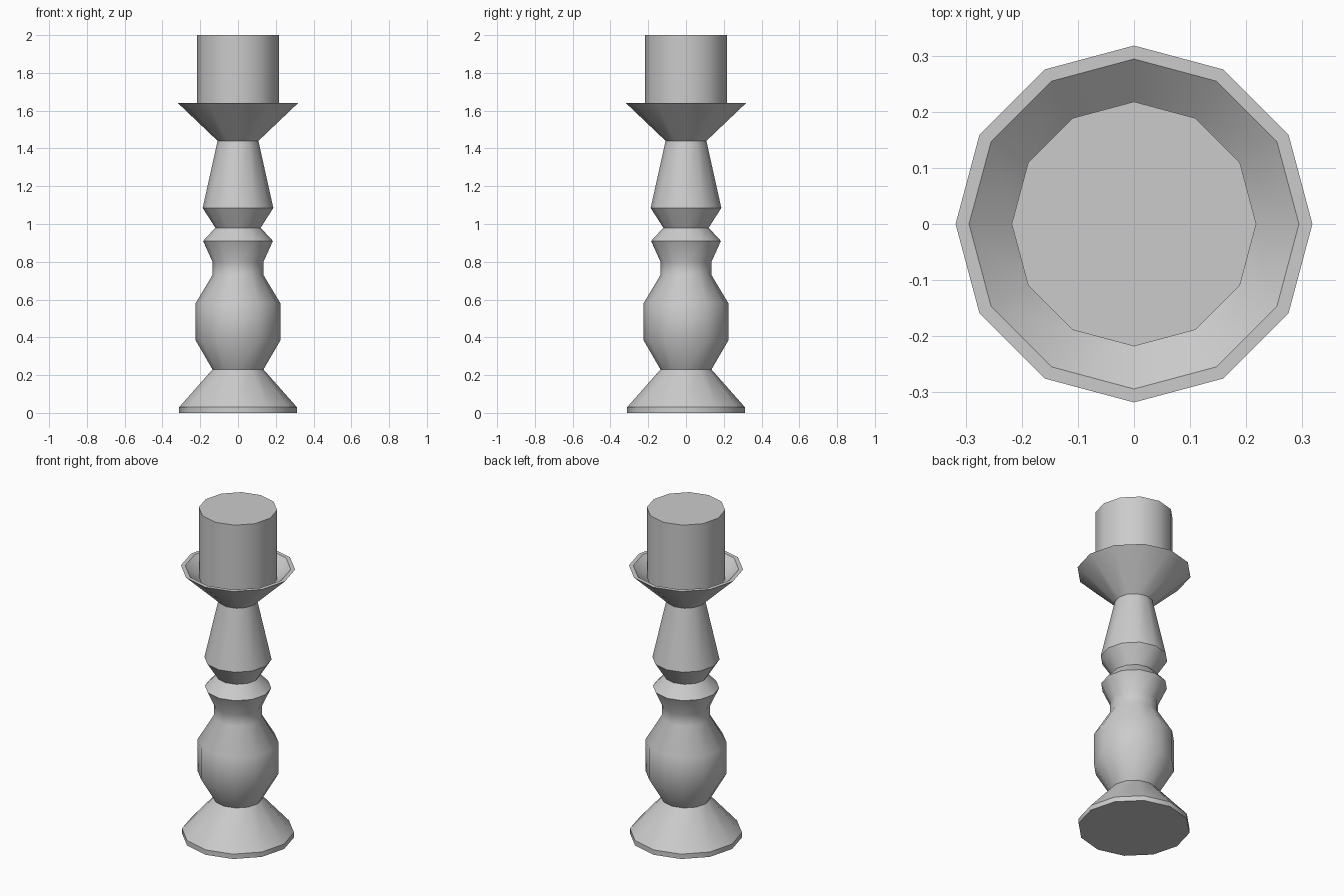
import bpy, bmesh, math

if "Cube" in bpy.data.objects:
    bpy.data.objects.remove(bpy.data.objects["Cube"])

SIDES = 12


def lathe(name, profile, cap_start=False, cap_end=False):
    """Spin a (radius, height) profile around z into a 12-sided object."""
    bm = bmesh.new()
    rings = [[bm.verts.new((r * math.cos(math.tau * i / SIDES),
                            r * math.sin(math.tau * i / SIDES), z))
              for i in range(SIDES)] for r, z in profile]
    for low, high in zip(rings, rings[1:]):
        for i in range(SIDES):
            j = (i + 1) % SIDES
            bm.faces.new((low[i], low[j], high[j], high[i]))
    if cap_start:
        bm.faces.new(rings[0][::-1])
    if cap_end:
        bm.faces.new(rings[-1])
    mesh = bpy.data.meshes.new(name)
    bm.to_mesh(mesh)
    bm.free()
    obj = bpy.data.objects.new(name, mesh)
    bpy.context.collection.objects.link(obj)
    bpy.ops.object.select_all(action='DESELECT')
    obj.select_set(True)
    bpy.context.view_layer.objects.active = obj
    bpy.ops.object.shade_smooth_by_angle(angle=math.radians(36))
    return obj


# Turned stand: flared foot, bulb, collar, ring, tapered neck
lathe("stand", [
    (0.312, 0.0), (0.312, 0.03), (0.135, 0.23),
    (0.225, 0.385), (0.225, 0.58), (0.135, 0.73),
    (0.135, 0.80), (0.185, 0.91), (0.12, 0.98),
    (0.187, 1.085), (0.108, 1.44),
], cap_start=True)

# Drip dish: outer cone, flat rim, inner slope down to the candle
lathe("drip_dish", [
    (0.108, 1.44), (0.318, 1.64), (0.294, 1.64), (0.218, 1.575),
])

# Candle standing in the dish
lathe("candle", [(0.218, 1.575), (0.218, 2.0)], cap_end=True)
